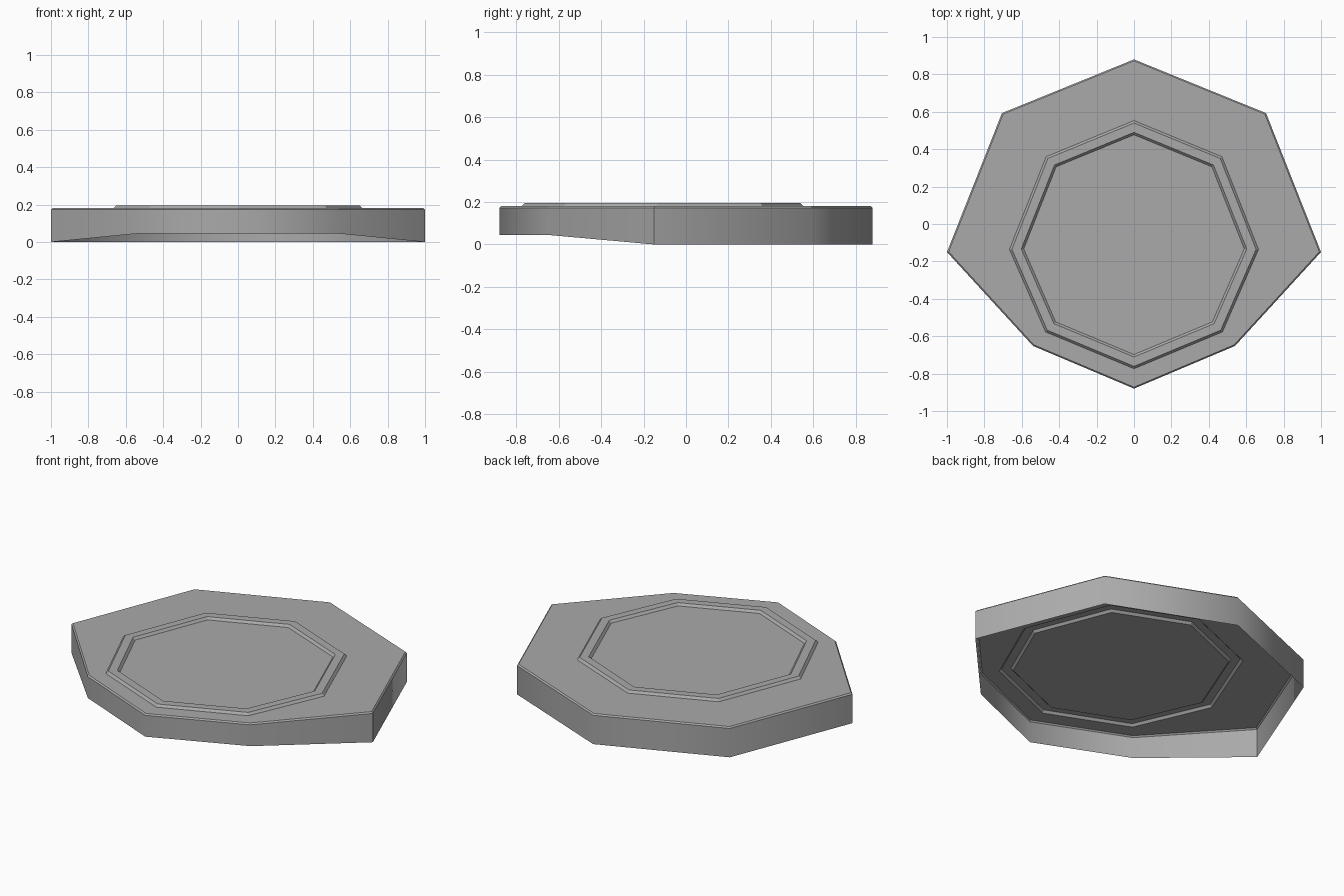
import bpy, math

if "Cube" in bpy.data.objects:
    bpy.data.objects.remove(bpy.data.objects["Cube"])

# right half of each outline, back point to front point
RIM = [(0, .88), (.706, .593), (1, -.15), (.54, -.652), (0, -.88)]
RIDGE = [(0, .553), (.47, .36), (.666, -.136), (.473, -.577), (0, -.774)]
RIM_BOTTOM = [0, 0, 0, .045, .045]
CENTRE_Y = -.11
WALL_TOP, PANEL, RIDGE_TOP = .173, .181, .195


def loop(half, z, scale=1.0, cy=0.0):
    """Mirror a half outline into a closed eight-point loop."""
    zs = z if isinstance(z, list) else [z] * len(half)
    right = [(x * scale, cy + (y - cy) * scale, h) for (x, y), h in zip(half, zs)]
    left = [(-x, y, h) for x, y, h in right[-2:0:-1]]
    return right + left


# open-bottomed shell: wall, bevelled rim, top, raised ridge
loops = [
    loop(RIM, RIM_BOTTOM),
    loop(RIM, WALL_TOP),
    loop(RIM, PANEL, .991),
    loop(RIDGE, PANEL, 1.0, CENTRE_Y),
    loop(RIDGE, RIDGE_TOP, .98, CENTRE_Y),
    loop(RIDGE, RIDGE_TOP, .905, CENTRE_Y),
    loop(RIDGE, PANEL, .885, CENTRE_Y),
]
n = 8
verts = [v for ring in loops for v in ring]
faces = []
for k in range(len(loops) - 1):
    a, b = k * n, (k + 1) * n
    for i in range(n):
        j = (i + 1) % n
        faces.append((a + j, a + i, b + i, b + j))
last = (len(loops) - 1) * n
faces.append(tuple(reversed(range(last, last + n))))  # centre panel

mesh = bpy.data.meshes.new("lid_panel")
mesh.from_pydata(verts, [], faces)
mesh.update()

# soft walls with crisp side corners, flat everywhere else
mesh.set_sharp_from_angle(angle=math.radians(55))
for p in mesh.polygons:
    p.use_smooth = p.index < n

# mid-dark grey finish
grey = bpy.data.materials.new("dark_grey")
grey.diffuse_color = (.4, .4, .4, 1)
grey.use_nodes = True
grey.node_tree.nodes["Principled BSDF"].inputs["Base Color"].default_value = grey.diffuse_color
mesh.materials.append(grey)

lid = bpy.data.objects.new("lid_panel", mesh)
bpy.context.collection.objects.link(lid)
